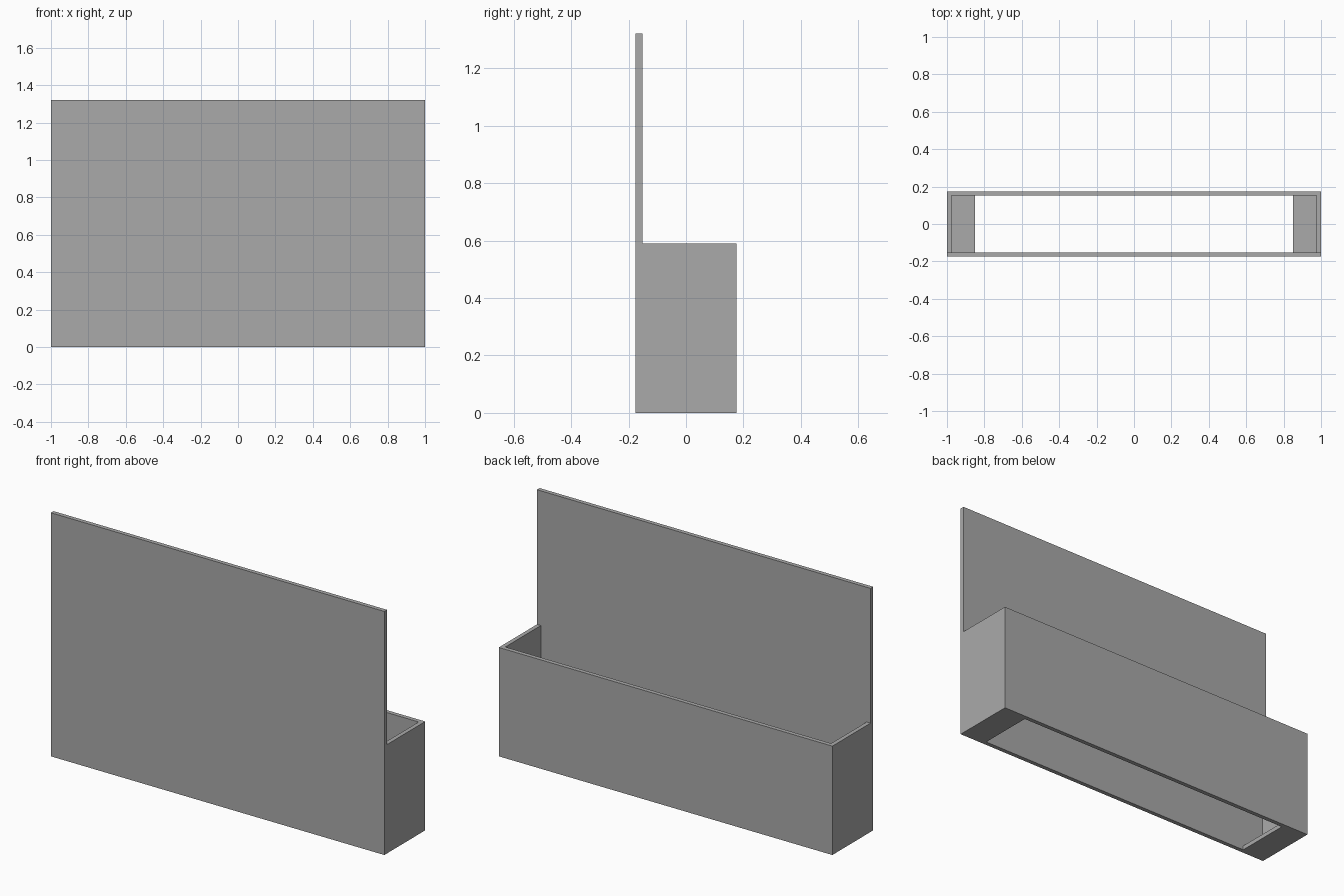
import bpy
import bmesh
from mathutils import Vector

default = bpy.data.objects.get("Cube")
if default:
    bpy.data.objects.remove(default, do_unlink=True)

HALF_X, HALF_Y = 1.0, 0.175
WALL = 0.023
BOX_TOP, PANEL_TOP = 0.59, 1.32
OPENING_X = 0.85

grey = bpy.data.materials.new("plain_grey")
grey.use_nodes = True
colour = (0.4, 0.4, 0.4, 1)
grey.diffuse_color = colour
grey.node_tree.nodes["Principled BSDF"].inputs["Base Color"].default_value = colour


def extrude_profile(name, profile, half_x):
    """Extrude a closed (y, z) outline symmetrically along x."""
    bm = bmesh.new()
    face = bm.faces.new([bm.verts.new((-half_x, y, z)) for y, z in profile])
    result = bmesh.ops.extrude_face_region(bm, geom=[face])
    moved = [v for v in result["geom"] if isinstance(v, bmesh.types.BMVert)]
    bmesh.ops.translate(bm, verts=moved, vec=Vector((2 * half_x, 0, 0)))
    bmesh.ops.recalc_face_normals(bm, faces=bm.faces)
    mesh = bpy.data.meshes.new(name)
    bm.to_mesh(mesh)
    bm.free()
    mesh.materials.append(grey)
    obj = bpy.data.objects.new(name, mesh)
    bpy.context.collection.objects.link(obj)
    return obj


def rectangle(y, z0, z1):
    return [(-y, z0), (y, z0), (y, z1), (-y, z1)]


# Tall front panel and trough share one L-shaped side outline
inner_y = HALF_Y - WALL
trough = extrude_profile("trough_with_front_panel", [
    (-HALF_Y, 0), (HALF_Y, 0), (HALF_Y, BOX_TOP),
    (-inner_y, BOX_TOP), (-inner_y, PANEL_TOP), (-HALF_Y, PANEL_TOP),
], HALF_X)

# Hollow inside, then the floor opening that leaves a ledge at each end
cutters = [
    extrude_profile("cavity_cutter", rectangle(inner_y, WALL, BOX_TOP + 0.1), HALF_X - WALL),
    extrude_profile("opening_cutter", rectangle(inner_y, -0.1, BOX_TOP + 0.1), OPENING_X),
]
for cutter in cutters:
    cutter.hide_render = True
    mod = trough.modifiers.new(cutter.name, 'BOOLEAN')
    mod.operation = 'DIFFERENCE'
    mod.solver = 'EXACT'
    mod.object = cutter

# Bake the cuts and drop the cutters
graph = bpy.context.evaluated_depsgraph_get()
baked = bpy.data.meshes.new_from_object(trough.evaluated_get(graph))
trough.modifiers.clear()
trough.data = baked
for cutter in cutters:
    bpy.data.objects.remove(cutter, do_unlink=True)
